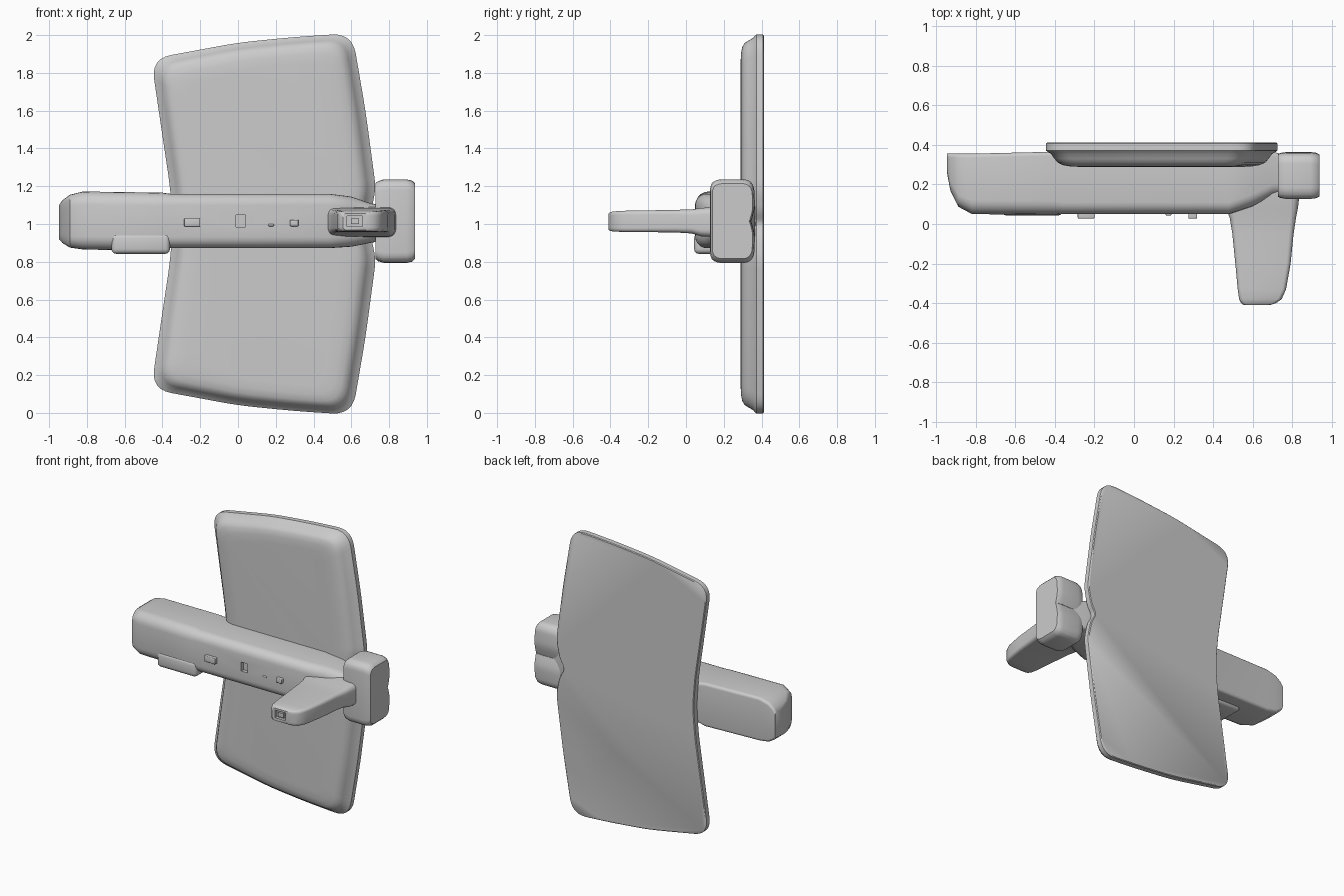
import bpy, bmesh, math
from mathutils import Vector

if "Cube" in bpy.data.objects:
    bpy.data.objects.remove(bpy.data.objects["Cube"])


def finish(name, bm, bevel=0.0):
    bmesh.ops.recalc_face_normals(bm, faces=bm.faces)
    me = bpy.data.meshes.new(name)
    bm.to_mesh(me)
    bm.free()
    ob = bpy.data.objects.new(name, me)
    bpy.context.collection.objects.link(ob)
    if bevel:
        mod = ob.modifiers.new("bevel", 'BEVEL')
        mod.width, mod.segments, mod.limit_method = bevel, 3, 'ANGLE'
        apply(ob, mod)
    return ob


def activate(ob):
    bpy.ops.object.select_all(action='DESELECT')
    ob.select_set(True)
    bpy.context.view_layer.objects.active = ob


def apply(ob, mod):
    activate(ob)
    bpy.ops.object.modifier_apply(modifier=mod.name)


def smooth(ob, deg=35):
    activate(ob)
    bpy.ops.object.shade_smooth_by_angle(angle=math.radians(deg))


def skin(name, rings, bevel=0.0):
    """Bridge equal-length rings of points and cap both ends."""
    bm = bmesh.new()
    vs = [[bm.verts.new(p) for p in ring] for ring in rings]
    n = len(rings[0])
    for a, b in zip(vs, vs[1:]):
        for i in range(n):
            j = (i + 1) % n
            bm.faces.new((a[i], a[j], b[j], b[i]))
    bm.faces.new(vs[0])
    bm.faces.new(vs[-1])
    return finish(name, bm, bevel)


def round_rect(a0, a1, b0, b1, r_low, r_high, seg=5):
    """Rounded rectangle; r_low rounds the a0 side, r_high the a1 side."""
    pts = []
    for a, b, sa, sb, r, start in ((a1, b1, -1, -1, r_high, 0), (a0, b1, 1, -1, r_low, 90),
                                   (a0, b0, 1, 1, r_low, 180), (a1, b0, -1, 1, r_high, 270)):
        for i in range(seg + 1):
            t = math.radians(start + 90 * i / seg)
            pts.append((a + sa * r + r * math.cos(t), b + sb * r + r * math.sin(t)))
    return pts


def round_corners(points, seg=6):
    """points are (u, v, r): each corner becomes a short curve of reach r."""
    out, n = [], len(points)
    for i, (u, v, r) in enumerate(points):
        p = Vector((u, v))
        a = p + (Vector(points[i - 1][:2]) - p).normalized() * r
        b = p + (Vector(points[(i + 1) % n][:2]) - p).normalized() * r
        for k in range(seg + 1):
            t = k / seg
            out.append(tuple(a * (1 - t) ** 2 + p * 2 * t * (1 - t) + b * t * t))
    return out


def mirrored(half, mid=1.0):
    """Close an outline by mirroring its upper half about z = mid."""
    return half + [(u, 2 * mid - v, r) for u, v, r in reversed(half) if abs(v - mid) > 1e-6]


def box(name, x0, x1, y0, y1, z0, z1, bevel=0.0):
    rings = [[(x0, y, z0), (x1, y, z0), (x1, y, z1), (x0, y, z1)] for y in (y0, y1)]
    return skin(name, rings, bevel)


def recess(ob, *dims):
    cutter = box("recess_cutter", *dims)
    cutter.hide_render = True
    mod = ob.modifiers.new("recess", 'BOOLEAN')
    mod.object, mod.operation, mod.solver = cutter, 'DIFFERENCE', 'EXACT'
    apply(ob, mod)
    bpy.data.objects.remove(cutter)


# Wing: flat flange at the back with a softly raised front
half = [(0.665, 1.0, 0.03), (0.705, 1.07, 0.03), (0.73, 1.19, 0.05), (0.675, 1.6, 0.1),
        (0.605, 2.01, 0.11), (0.3, 1.99, 0.1), (0.0, 1.96, 0.1), (-0.46, 1.875, 0.11),
        (-0.405, 1.5, 0.1), (-0.36, 1.2, 0.08), (-0.345, 1.0, 0.08)]
outline = round_corners(mirrored(half))
rings = []
for y, sx, sz in ((0.412, 0.99, 0.995), (0.407, 1, 1), (0.372, 1, 1), (0.365, 0.985, 0.993),
                  (0.355, 0.955, 0.982), (0.33, 0.925, 0.968), (0.31, 0.895, 0.955),
                  (0.298, 0.85, 0.935), (0.291, 0.78, 0.90), (0.289, 0.68, 0.85)):
    rings.append([(0.13 + (u - 0.13) * sx, y, 1 + (v - 1) * sz) for u, v in outline])
smooth(skin("wing", rings), 40)

# Fuselage: rounded box section lofted along x, blunt nose to tapered tail
body_sections = [(-0.947, 0.26, 0.356, 0.92, 1.10, 0.04, 0.02),
                 (-0.93, 0.17, 0.356, 0.90, 1.125, 0.05, 0.02),
                 (-0.89, 0.088, 0.356, 0.875, 1.155, 0.06, 0.02),
                 (-0.82, 0.05, 0.356, 0.865, 1.172, 0.07, 0.02),
                 (-0.40, 0.047, 0.366, 0.858, 1.166, 0.07, 0.02),
                 (-0.36, 0.05, 0.37, 0.872, 1.16, 0.06, 0.02),
                 (0.48, 0.05, 0.37, 0.872, 1.16, 0.06, 0.02),
                 (0.60, 0.09, 0.37, 0.88, 1.145, 0.06, 0.02),
                 (0.70, 0.14, 0.365, 0.90, 1.11, 0.06, 0.02),
                 (0.82, 0.16, 0.34, 0.92, 1.09, 0.06, 0.02)]
body = skin("fuselage", [[(x, y, z) for y, z in round_rect(*s)] for x, *s in body_sections])
recess(body, -0.01, 0.04, 0.0, 0.075, 0.985, 1.048)
smooth(body)

# Chin under the nose
smooth(box("nose_chin", -0.67, -0.36, 0.043, 0.27, 0.842, 0.95, 0.025))

# Small raised details along the front of the fuselage
for name, x0, x1, z0, z1 in (("door_detail", -0.285, -0.20, 0.987, 1.03),
                             ("window_detail", 0.275, 0.32, 0.988, 1.022),
                             ("small_detail", 0.16, 0.19, 0.988, 1.0)):
    y0 = 0.028 if x1 - x0 > 0.04 else 0.043
    smooth(box(name, x0, x1, y0, 0.08, z0, z1, 0.005))

# Vertical fin, lofted from root to tip along -y
fin_sections = [(0.17, 0.46, 0.84, 0.93, 1.09, 0.04), (0.08, 0.465, 0.83, 0.935, 1.085, 0.035),
                (0.03, 0.485, 0.82, 0.95, 1.077, 0.03), (-0.05, 0.498, 0.808, 0.955, 1.075, 0.025),
                (-0.2, 0.513, 0.793, 0.957, 1.072, 0.022), (-0.33, 0.525, 0.77, 0.958, 1.07, 0.02),
                (-0.38, 0.532, 0.748, 0.96, 1.067, 0.02), (-0.40, 0.542, 0.72, 0.963, 1.063, 0.02),
                (-0.41, 0.555, 0.69, 0.968, 1.056, 0.02)]
fin = skin("tail_fin", [[(x, y, z) for x, z in round_rect(a0, a1, b0, b1, r, r)]
                        for y, a0, a1, b0, b1, r in fin_sections])
recess(fin, 0.578, 0.66, -0.5, -0.39, 0.988, 1.042)
box("fin_tip_light", 0.598, 0.64, -0.405, -0.38, 1.0, 1.03)
smooth(fin)

# Tailplane: side profile with a shallow notch at the back, extruded along x
half = [(0.342, 1.0, 0.03), (0.366, 1.09, 0.03), (0.36, 1.205, 0.025),
        (0.33, 1.236, 0.025), (0.155, 1.236, 0.03), (0.127, 1.205, 0.025)]
profile = round_corners(mirrored(half, 1.015), 3)
rings = []
for x, s in ((0.728, 0.91), (0.742, 0.96), (0.772, 1.0), (0.893, 1.0), (0.922, 0.97), (0.938, 0.9)):
    rings.append([(x, 0.25 + (y - 0.25) * s, 1.015 + (z - 1.015) * s) for y, z in profile])
smooth(skin("tailplane", rings))
